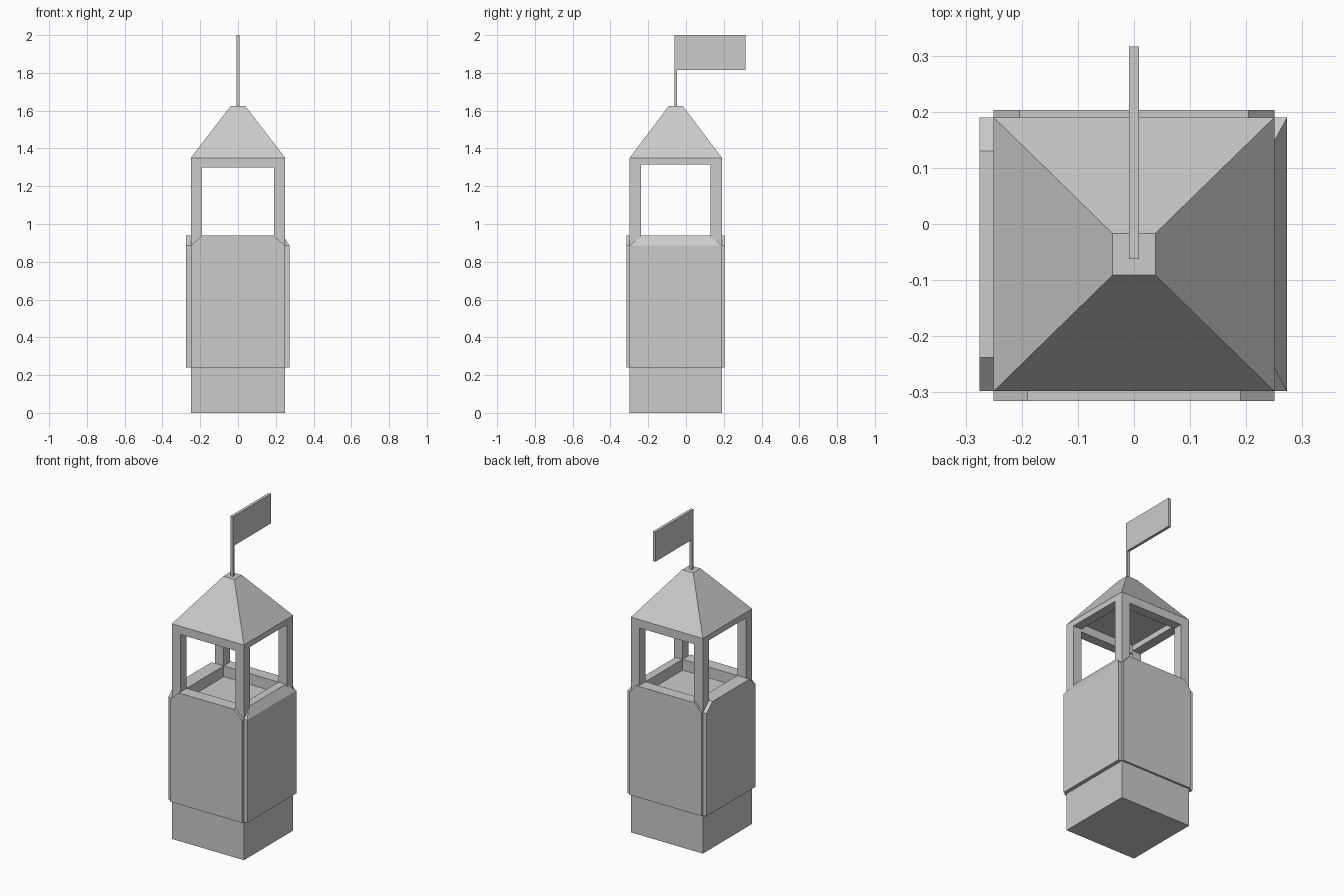
import bpy, bmesh, math

if "Cube" in bpy.data.objects:
    bpy.data.objects.remove(bpy.data.objects["Cube"])

# main footprint of the tower
X, Y0, Y1 = 0.25, -0.298, 0.19
POST = 0.06
LOW, HIGH, BOTTOM = 0.885, 0.938, 0.24


def solid(name, points):
    """Convex flat-faced solid around a few points."""
    bm = bmesh.new()
    for p in points:
        bm.verts.new(p)
    res = bmesh.ops.convex_hull(bm, input=bm.verts)
    loose = [v for v in bm.verts if not v.link_faces]
    bmesh.ops.delete(bm, geom=loose, context='VERTS')
    bmesh.ops.dissolve_limit(bm, angle_limit=math.radians(1), verts=bm.verts, edges=bm.edges)
    bmesh.ops.recalc_face_normals(bm, faces=bm.faces)
    mesh = bpy.data.meshes.new(name)
    bm.to_mesh(mesh)
    bm.free()
    ob = bpy.data.objects.new(name, mesh)
    bpy.context.collection.objects.link(ob)
    return ob


def rect(x0, x1, y0, y1, z):
    return [(x, y, z) for x in (x0, x1) for y in (y0, y1)]


def box(name, x0, x1, y0, y1, z0, z1):
    return solid(name, rect(x0, x1, y0, y1, z0) + rect(x0, x1, y0, y1, z1))


def panel_outline(a, b, cut):
    """Panel with both upper corners cut off."""
    return [(a, BOTTOM), (b, BOTTOM), (b, LOW), (b - cut, HIGH), (a + cut, HIGH), (a, LOW)]


# tower body, its top is the lookout floor
box("tower_body", -X, X, Y0, Y1, 0, 0.87)

# front, back and left wall panels, rising above the floor as a parapet
for name, outer, inner, cut in (("front_panel", -0.315, Y0 + POST, 0.06),
                                ("back_panel", 0.203, Y1 - POST, 0.046)):
    solid(name, [(u, y, z) for y in (outer, inner) for u, z in panel_outline(-X, X, cut)])
solid("left_panel", [(x, u, z) for x in (-0.275, -X + POST)
                     for u, z in panel_outline(Y0, Y1, POST)])

# right wall panel with a sloping top edge
right = [(X - POST, u, z) for u, z in panel_outline(Y0, Y1, POST)]
right += [(0.24, y, HIGH) for y in (Y0 + POST, Y1 - POST)]
right += [(0.273, y, z) for y in (Y0, Y1) for z in (BOTTOM, LOW)]
solid("right_panel", right)

# corner posts
for sx, xa in (("left", -X), ("right", X - POST)):
    for sy, ya in (("front", Y0), ("back", Y1 - POST)):
        box(f"{sx}_{sy}_post", xa, xa + POST, ya, ya + POST, 0.86, 1.35)

# beams under the roof
for name, ya in (("front_beam", Y0), ("back_beam", Y1 - POST)):
    box(name, -X + POST, X - POST, ya, ya + POST, 1.298, 1.35)
for name, xa in (("left_beam", -X), ("right_beam", X - POST)):
    box(name, xa, xa + POST, Y0 + POST, Y1 - POST, 1.315, 1.35)

# blunt pyramid roof
solid("roof", rect(-X, X, Y0, Y1, 1.35) + rect(-0.038, 0.038, -0.091, -0.017, 1.625))

# flagpole and flag
box("flagpole", -0.009, 0.009, -0.062, -0.047, 1.62, 2.0)
box("flag", -0.009, 0.009, -0.047, 0.316, 1.815, 2.0)
